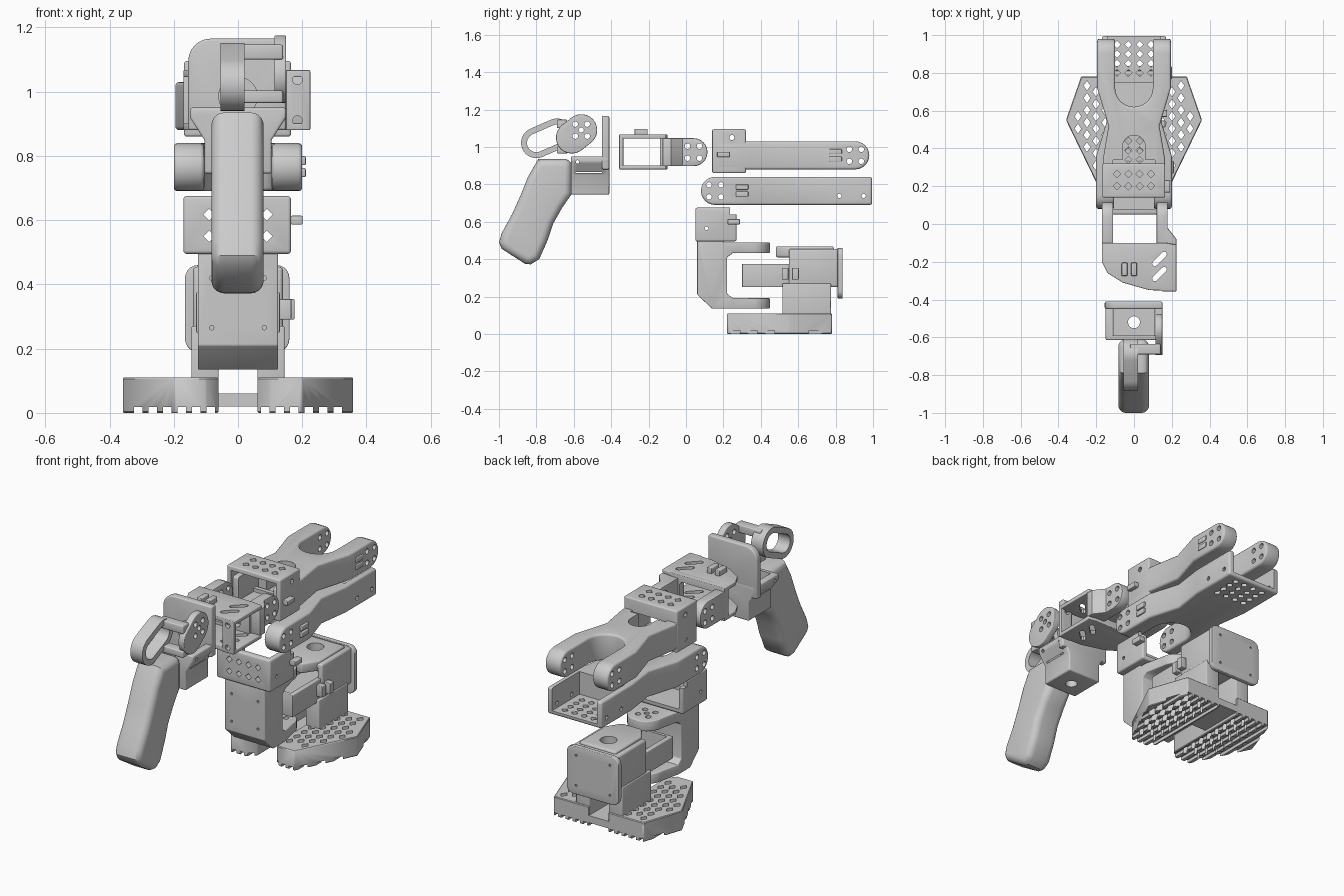
import bpy, bmesh
from math import sin, cos, pi, atan2

if "Cube" in bpy.data.objects:
    bpy.data.objects.remove(bpy.data.objects["Cube"])


# ---------- helpers: a "spec" is (profile points, axis, start, end) ----------
def P(pts, axis, a, b):
    return pts, axis, a, b


def B(x0, x1, y0, y1, z0, z1):
    return [(x0, y0), (x1, y0), (x1, y1), (x0, y1)], 'z', z0, z1


def C(u, v, r, axis, a, b, n=16):
    return [(u + r * cos(2 * pi * i / n), v + r * sin(2 * pi * i / n)) for i in range(n)], axis, a, b


def D(u, v, r, axis, a, b):
    return C(u, v, r, axis, a, b, 4)


def capsule(p, q, r, n=12):
    t = atan2(q[1] - p[1], q[0] - p[0])
    arc = lambda c, s: [(c[0] + r * cos(s + pi * i / n), c[1] + r * sin(s + pi * i / n)) for i in range(n + 1)]
    return arc(q, t - pi / 2) + arc(p, t + pi / 2)


def rrect(u0, u1, v0, v1, r, n=5):
    out = []
    for k, (u, v) in enumerate([(u1 - r, v1 - r), (u0 + r, v1 - r), (u0 + r, v0 + r), (u1 - r, v0 + r)]):
        out += [(u + r * cos(pi / 2 * (k + i / n)), v + r * sin(pi / 2 * (k + i / n))) for i in range(n + 1)]
    return out


def bake(o):
    dg = bpy.context.evaluated_depsgraph_get()
    me = bpy.data.meshes.new_from_object(o.evaluated_get(dg))
    o.modifiers.clear()
    o.data = me


def solid(name, *specs, bevel=0, seg=3):
    bm = bmesh.new()
    for pts, axis, a, b in specs:
        place = {'x': lambda u, v, w: (w, u, v), 'y': lambda u, v, w: (u, w, v), 'z': lambda u, v, w: (u, v, w)}[axis]
        lo = [bm.verts.new(place(u, v, a)) for u, v in pts]
        hi = [bm.verts.new(place(u, v, b)) for u, v in pts]
        bm.faces.new(lo)
        bm.faces.new(hi[::-1])
        for i in range(len(pts)):
            j = (i + 1) % len(pts)
            bm.faces.new((lo[j], lo[i], hi[i], hi[j]))
    bmesh.ops.recalc_face_normals(bm, faces=bm.faces)
    me = bpy.data.meshes.new(name)
    bm.to_mesh(me)
    bm.free()
    o = bpy.data.objects.new(name, me)
    bpy.context.collection.objects.link(o)
    if bevel:
        round_edges(o, bevel, seg)
    return o


def round_edges(o, w, seg=3):
    m = o.modifiers.new('round', 'BEVEL')
    m.width, m.segments, m.limit_method, m.angle_limit = w, seg, 'ANGLE', 0.7
    bake(o)


def combine(o, *specs, op='DIFFERENCE'):
    c = solid('cutter', *specs)
    c.hide_render = True
    m = o.modifiers.new('bool', 'BOOLEAN')
    m.object, m.operation, m.solver, m.use_self = c, op, 'EXACT', len(specs) > 1
    bake(o)
    bpy.data.objects.remove(c)
    return o


def horn(u, v, axis, a, b, d=0.032, r=0.015):
    return [C(u + i * d, v + j * d, r, axis, a, b, 12) for i in (-1, 1) for j in (-1, 1)]


def mirrored(half):
    return half + [(-x, y) for x, y in half[::-1]]


# ---------- base ----------
foot = [(.06, .26), (.10, .22), (.20, .22), (.36, .55), (.28, .78), (.06, .78)]
for s, name in ((1, 'right_foot'), (-1, 'left_foot')):
    f = solid(name, P([(s * x, y) for x, y in foot], 'z', 0, .11), bevel=.004, seg=1)
    inside = lambda x, y: .2 < x < .325 - max(0, y - .55) * .33 and y > .3 + (x - .2) * 2.06
    holes = [(.105 + .048 * i, .31 + .065 * j + .032 * (i % 2)) for i in range(5) for j in range(8)]
    holes = [(x, y) for x, y in holes if y < .74 and (x <= .2 or inside(x, y))]
    combine(f, *[P([(s * x + .018, y), (s * x, y + .026), (s * x - .018, y), (s * x, y - .026)], 'z', -.1, .2)
                 for x, y in holes])
    combine(f, *[B(s * (.085 + .045 * i) - .013, s * (.085 + .045 * i) + .013, .1, .9, -.1, .018) for i in range(6)])
solid('base_bridge', B(-.07, .07, .52, .78, .02, .06))
for s in (-1, 1):
    solid('base_leg', B(s * .06, s * .145, .515, .775, .05, .27), bevel=.005)

# ---------- base motor housing ----------
house = solid('base_motor_housing', B(-.14, .14, .55, .82, .25, .455), bevel=.012)
combine(house, B(-.115, .115, .5, .79, .275, .43))
combine(house, C(0, .69, .045, 'z', .4, .6))
lid = solid('base_housing_lid', P(mirrored([(.06, .48), (.115, .56), (.115, .79)]), 'z', .41, .468), bevel=.01)
combine(lid, C(0, .69, .045, 'z', .3, .6))
cradle = solid('base_cradle', B(-.13, .13, .30, .58, .25, .375), bevel=.004)
combine(cradle, B(-.105, .105, .32, .7, .275, .5))
plate = solid('base_back_plate', P(rrect(-.165, .16, .19, .46, .04), 'y', .81, .837), bevel=.004)
combine(plate, *[C(x, z, .007, 'y', .7, .9, 8) for x in (-.11, .1) for z in (.24, .41)])

# ---------- shoulder bracket ----------
sh = solid('shoulder_bracket', P([(.06, .5), (.06, .21), (.14, .135), (.45, .135), (.45, .192), (.25, .192), (.22, .215),
                                  (.22, .41), (.25, .432), (.45, .432), (.45, .49), (.2, .49), (.2, .5)], 'x', -.13, .13))
tip = [(.125, .06), (.125, .24)] + [(.1 * cos(a * pi / 16), .35 + .1 * sin(a * pi / 16)) for a in range(0, 9)]
combine(sh, P(mirrored(tip[:-1]), 'z', 0, 1), op='INTERSECT')
round_edges(sh, .012)
combine(sh, *horn(0, .35, 'z', 0, .6), C(0, .35, .014, 'z', 0, .6))
combine(sh, *[C(x, z, .007, 'y', 0, .08, 8) for x in (-.082, .082) for z in (.265, .42)])
cup = solid('shoulder_motor_cup', B(-.17, .165, .05, .27, .495, .675), bevel=.01)
combine(cup, B(-.145, .14, .08, .4, .52, .8))
combine(cup, B(-.3, .3, .235, .4, .64, .8))
combine(cup, *[D(-.09 + .06 * i, z, .018, 'y', 0, .1) for i in range(4) for z in (.55, .617)])
combine(cup, C(.11, .565, .01, 'x', -.3, .3, 8))

# ---------- lower arm: fork at the front, open motor box at the back ----------
U = range(0, 13)
half = [(.2, .0), (.2, .36), (.145, .54), (.17, .72), (.17, .995)]
gap = [(-.105, 0)] + [(-.105 * cos(i * pi / 12), .30 + .11 * sin(i * pi / 12)) for i in U] + [(.105, 0)]
la = solid('lower_arm', P(half + [(-x, y) for x, y in half[::-1]] + gap, 'z', .6, .95))
side = [(.155 - .075 * sin(i * pi / 12), .765 + .075 * cos(i * pi / 12)) for i in U]
combine(la, P(side + [(.995, .69), (.995, .84)], 'x', -.5, .5), op='INTERSECT')
round_edges(la, .012)
combine(la, B(-.14, .14, .75, 1.1, .712, .95))
combine(la, *horn(.155, .765, 'x', -.5, .5))
combine(la, *[D(-.09 + .06 * i, .8 + .05 * j, .019, 'z', .6, .75) for i in range(4) for j in range(4)])
combine(la, *[C(y, .738, .012, 'x', -.5, .5, 8) for y in (.82, .95)])

# ---------- upper arm: motor box at the front, fork at the back ----------
half = [(.165, .16), (.165, .34), (.135, .52), (.195, .72), (.195, 1.1)]
gap = [(-.1, 1.1)] + [(-.1 * cos(i * pi / 12), .72 - .1 * sin(i * pi / 12)) for i in U] + [(.1, 1.1)]
ua = solid('upper_arm', P(half + gap[::-1] + [(-x, y) for x, y in half[::-1]], 'z', .8, 1.2))
side = [(.905 + .075 * sin(i * pi / 12), .955 - .075 * cos(i * pi / 12)) for i in U]
combine(ua, P(side + [(.16, 1.03), (.16, .88)], 'x', -.5, .5), op='INTERSECT')
round_edges(ua, .012)
combine(ua, B(-.11, .11, .1, .34, .9, 1.2))
combine(ua, P(capsule((0, .2), (0, .41), .06), 'z', .9, 1.2))
combine(ua, *horn(.905, .955, 'x', -.5, .5))
combine(ua, *[D(x, y, .019, 'z', .8, .95) for x in (-.03, .03) for y in (.34, .39, .44)])
ub = solid('upper_arm_motor_box', B(-.168, .165, .14, .32, .86, 1.095), bevel=.008)
combine(ub, B(-.143, .14, 0, .295, .885, 1.07))
combine(ub, B(-.11, .11, .2, .4, .92, 1.02))
combine(ub, *[D(-.09 + .06 * i, y, .02, 'z', 1, 1.2) for i in range(4) for y in (.2, .265)])
combine(ub, *[C(.245, z, .014, 'x', -.5, .5, 10) for z in (.91, 1.05)])

# ---------- wrist ----------
plan = [(-.17, -.1), (-.17, -.2), (-.14, -.26), (-.06, -.31), (.08, -.35), (.225, -.355), (.225, -.11), (.17, -.1)]
for z, name in ((.88, 'wrist_bottom_plate'), (1.045, 'wrist_top_plate')):
    w = solid(name, P(plan, 'z', z, z + .022), bevel=.004)
    combine(w, *[P(capsule((.11, y), (.16, y + .05), .014, 4), 'z', .8, 1.2) for y in (-.29, -.21)])
wf = solid('wrist_front_strip', B(.15, .225, -.357, -.335, .88, 1.067), bevel=.004)
combine(wf, *[C(.185, z, .015, 'y', -.5, 0) for z in (.91, 1.037)])
wb = solid('wrist_back_wall', B(-.17, .17, -.14, -.1, .88, 1.067), bevel=.004)
combine(wb, P(rrect(-.1, .11, .92, 1.03, .02), 'y', -.3, .1))
side = [(.04 + .075 * sin(i * pi / 12), .972 - .075 * cos(i * pi / 12)) for i in U] + [(-.125, 1.047), (-.125, .897)]
for x0, x1, outer in ((-.17, -.11, -.17), (.12, .225, .175)):
    k = solid('wrist_fork_prong', P(side, 'x', x0, x1))
    if x0 > 0:
        combine(k, P([(.1, -.2), (.225, -.2), (.225, -.08), (.178, -.02), (.178, .2), (.1, .2)], 'z', .8, 1.2),
                op='INTERSECT')
    round_edges(k, .006, 2)
    combine(k, *horn(.04, .972, 'x', -.5, .5))

# ---------- grip mount ----------
mount = solid('grip_mount', P([(-.15, .95), (-.15, .92), (-.105, .85), (-.105, .745), (.105, .745), (.105, .85),
                               (.15, .92), (.15, .95)], 'y', -.615, -.41), bevel=.008)
combine(mount, B(-.115, .115, -.59, -.45, .86, 1.2))
combine(mount, C(0, -.52, .032, 'z', .5, 1))
combine(mount, *[C(y, .92, .01, 'x', -.3, .3, 8) for y in (-.58, -.44)])
mp = solid('grip_mount_plate', P([(-.155, .88), (.15, .88), (.15, 1.165)] + [
    (-.085 - .07 * sin(i * pi / 12), 1.095 + .07 * cos(i * pi / 12)) for i in range(7)], 'y', -.45, -.41), bevel=.008)
combine(mp, C(0, .985, .06, 'y', -.6, -.435, 32))
ring = solid('grip_rotor', C(0, .985, .085, 'y', -.42, -.38, 40), C(0, .985, .07, 'y', -.39, -.355, 40))
combine(ring, C(0, .985, .03, 'y', -.6, -.3, 24))

# ---------- pistol handle ----------
grip = [(-.79, .935), (-.61, .935), (-.61, .75), (-.665, .67), (-.71, .59), (-.74, .5), (-.785, .4), (-.83, .372),
        (-.86, .375), (-.985, .455), (-1.0, .49), (-.985, .54), (-.93, .64), (-.885, .74), (-.845, .84)]
hd = solid('handle', P(grip, 'x', -.083, .08))
m = hd.modifiers.new('round', 'BEVEL')
m.width, m.segments, m.limit_method, m.angle_limit = .04, 5, 'ANGLE', 1.3
bake(hd)

# ---------- trigger loop ----------
loop = solid('trigger_loop', P(capsule((-.8, 1.022), (-.69, 1.07), .082, 16), 'x', -.055, .02), bevel=0)
combine(loop, P(capsule((-.8, 1.022), (-.69, 1.07), .05, 16), 'x', -.2, .2))
for z0, z1 in ((1.1, 1.146), (.965, 1.003)):
    solid('trigger_bar', B(-.02, .14, -.69, -.635, z0, z1), bevel=.006)
tp = solid('trigger_plate', P(capsule((-.61, 1.05), (-.56, 1.09), .085, 16), 'x', .113, .15), bevel=.004)
combine(tp, *horn(-.56, 1.09, 'x', 0, .3), C(-.56, 1.09, .014, 'x', 0, .3))

# ---------- cable clips: pairs of small pads on the sides ----------
for name, x, y, z in (('base', .13, .53, .322), ('base', .14, .585, .322), ('shoulder', .165, .255, .6),
                      ('lower_arm', .175, .3, .785), ('lower_arm', .175, .3, .748), ('upper_arm', .165, .8, .975),
                      ('upper_arm', .165, .8, .935), ('upper_box', .155, .2, .96)):
    solid(name + '_cable_clip', B(x, x + .036, y - (.018 if 'base' in name else .033),
                                  y + (.018 if 'base' in name else .033), z - (.032 if 'base' in name else .014),
                                  z + (.032 if 'base' in name else .014)), bevel=.004)
for x in (-.05, 0.0):
    solid('wrist_cable_clip', B(x - .015, x + .015, -.275, -.205, 1.06, 1.097), bevel=.004)

# ---------- shading ----------
bpy.ops.object.select_all(action='SELECT')
bpy.context.view_layer.objects.active = hd
bpy.ops.object.shade_smooth_by_angle(angle=0.6)
